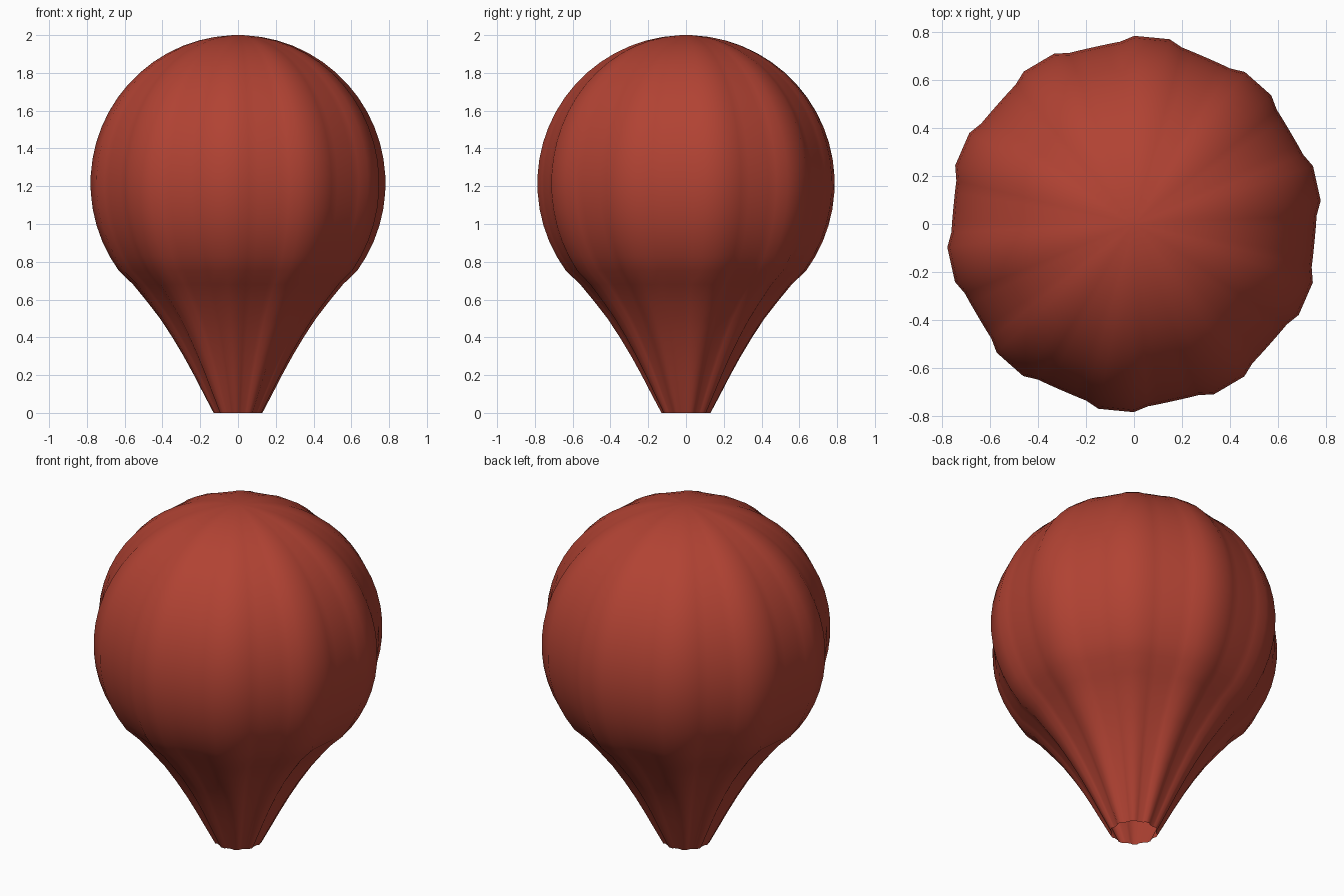
import bpy, bmesh, math

if "Cube" in bpy.data.objects:
    bpy.data.objects.remove(bpy.data.objects["Cube"])

GORES = 10
PHASE = math.radians(12.5)
R, CZ = 0.787, 1.215            # spherical crown

# one gore: (angle from its centre in degrees, depth of groove 0..1)
gore = [(-18, 1.0), (-13.5, 0.93), (-9.8, 0.78), (-5.4, 0.0), (0, 0.12), (5.4, 0.0), (9.8, 0.78), (13.5, 0.93)]

# side profile (radius, z): tapering skirt, then the round crown
profile = [(0.13, 0.0), (0.183, 0.1), (0.235, 0.2), (0.29, 0.3), (0.35, 0.4),
           (0.416, 0.5), (0.486, 0.59), (0.56, 0.68)]
for i in range(20):
    a = math.radians(-36 + i * 6.5)
    profile.append((R * math.cos(a), CZ + (2.0 - CZ) * math.sin(a)))

bm = bmesh.new()
rings = []
for r, z in profile:
    depth = 0.036 + 0.05 * max(0.0, 1 - z / 0.9)   # pleats deepen toward the mouth
    ring = []
    for g in range(GORES):
        for deg, d in gore:
            a = PHASE + math.radians(36 * g + deg)
            rr = r * (1 - depth * d)
            ring.append(bm.verts.new((rr * math.cos(a), rr * math.sin(a), z)))
    rings.append(ring)

# skin between rings, mouth left open
n = len(rings[0])
for lo, hi in zip(rings, rings[1:]):
    for i in range(n):
        j = (i + 1) % n
        bm.faces.new((lo[i], lo[j], hi[j], hi[i]))
pole = bm.verts.new((0, 0, 2.0))
for i in range(n):
    bm.faces.new((rings[-1][i], rings[-1][(i + 1) % n], pole))
for f in bm.faces:
    f.smooth = True

mesh = bpy.data.meshes.new("balloon_envelope")
bm.to_mesh(mesh)
bm.free()
mat = bpy.data.materials.new("brick red")
mat.diffuse_color = (0.44, 0.055, 0.033, 1)
mat.use_nodes = True
mat.node_tree.nodes["Principled BSDF"].inputs["Base Color"].default_value = mat.diffuse_color
mesh.materials.append(mat)
obj = bpy.data.objects.new("balloon_envelope", mesh)
bpy.context.collection.objects.link(obj)
